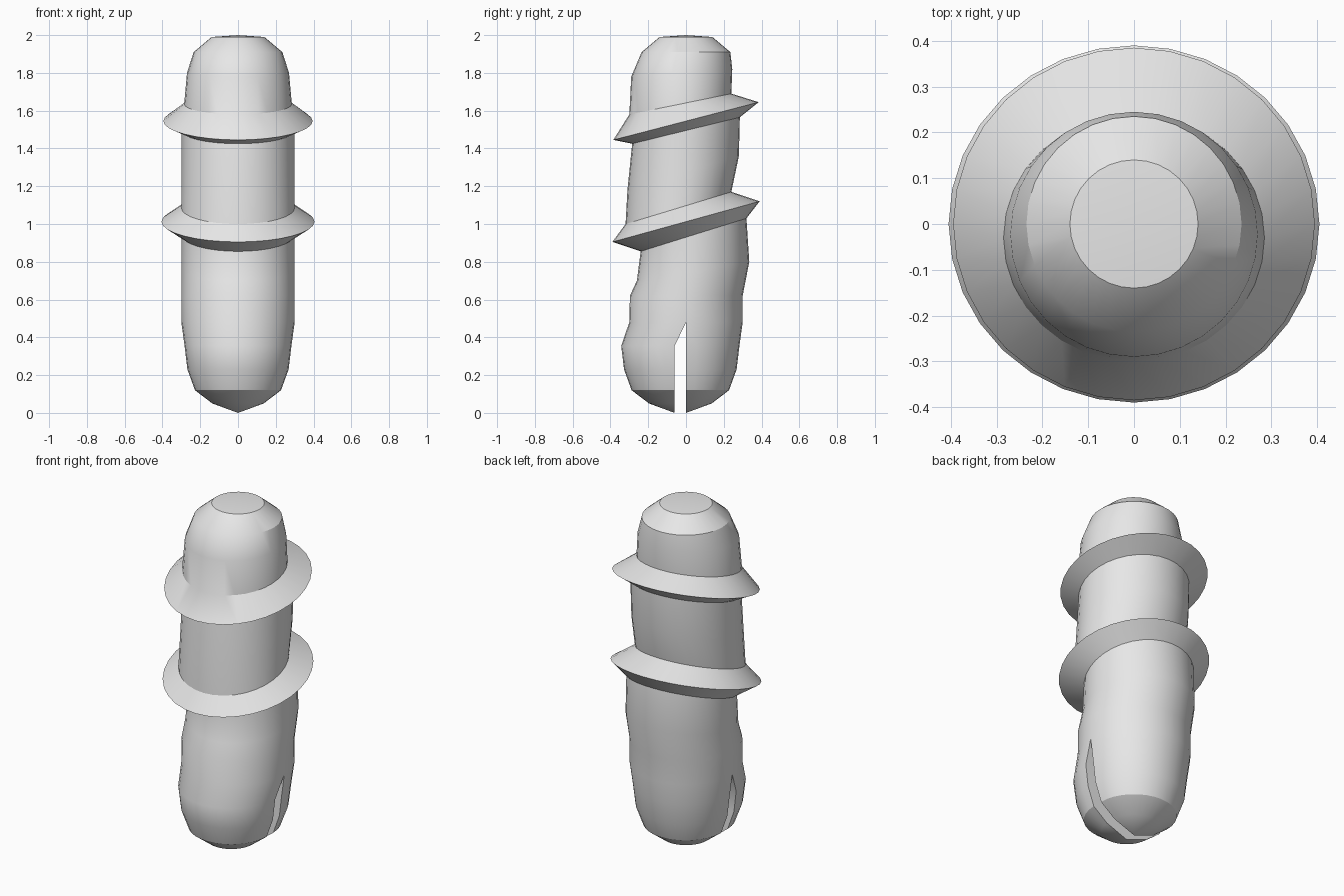
import bpy
import bmesh
import math

cube = bpy.data.objects.get("Cube")
if cube:
    bpy.data.objects.remove(cube, do_unlink=True)

SIDES = 32
HALF = SIDES // 2

grey = bpy.data.materials.new("light grey")
grey.diffuse_color = (0.8, 0.8, 0.8, 1)
grey.use_nodes = True
grey.node_tree.nodes["Principled BSDF"].inputs["Base Color"].default_value = (0.8, 0.8, 0.8, 1)

# Tilted rings, top to bottom: front y, front z, back y, back z, half width
RINGS = [
    (-0.14, 1.99, 0.14, 1.99, 0.14),      # rounded head
    (-0.235, 1.91, 0.235, 1.91, 0.235),
    (-0.29, 1.78, 0.245, 1.82, 0.27),
    (-0.30, 1.58, 0.24, 1.69, 0.285),     # upper flange
    (-0.385, 1.445, 0.385, 1.645, 0.395),
    (-0.285, 1.425, 0.285, 1.565, 0.30),
    (-0.31, 1.18, 0.28, 1.36, 0.30),      # middle shaft
    (-0.32, 1.00, 0.24, 1.17, 0.30),      # lower flange
    (-0.39, 0.905, 0.39, 1.12, 0.405),
    (-0.24, 0.855, 0.32, 1.03, 0.30),
    (-0.26, 0.70, 0.335, 0.80, 0.30),     # lower shaft
    (-0.297, 0.62, 0.30, 0.62, 0.30),
    (-0.30, 0.48, 0.30, 0.48, 0.30),
]
# Split tip: radius, height
TIP = [(0.283, 0.355), (0.268, 0.23), (0.228, 0.12), (0.136, 0.05)]

bm = bmesh.new()


def ring_point(ring, i):
    yf, zf, yb, zb, rx = ring
    a = 2 * math.pi * i / SIDES
    s = (math.sin(a) + 1) / 2
    return bm.verts.new((rx * math.cos(a), yf + (yb - yf) * s, zf + (zb - zf) * s))


def bridge(upper, lower):
    for i in range(len(upper) - 1):
        bm.faces.new((upper[i], lower[i], lower[i + 1], upper[i + 1]))


def fan(ring, point):
    for i in range(len(ring) - 1):
        bm.faces.new((ring[i], point, ring[i + 1]))


# Head, shaft and flanges
loops = []
for ring in RINGS:
    loop = [ring_point(ring, i) for i in range(SIDES)]
    loops.append(loop + loop[:1])
for upper, lower in zip(loops, loops[1:]):
    bridge(upper, lower)
fan(loops[0], bm.verts.new((0, 0, 2.0)))

# Two prongs with a slot between them
for start, offset in ((0, 0.0), (HALF, -0.06)):
    upper = loops[-1][start:start + HALF + 1]
    for r, z in TIP:
        ring = (offset - r, z, offset + r, z, r)
        lower = [ring_point(ring, start + i) for i in range(HALF + 1)]
        bridge(upper, lower)
        bm.faces.new((upper[0], upper[-1], lower[-1], lower[0]))
        upper = lower
    point = bm.verts.new((0, offset, 0))
    fan(upper, point)
    bm.faces.new((upper[0], upper[-1], point))

bmesh.ops.recalc_face_normals(bm, faces=bm.faces[:])
mesh = bpy.data.meshes.new("flanged_plug")
bm.to_mesh(mesh)
bm.free()
mesh.materials.append(grey)
plug = bpy.data.objects.new("flanged_plug", mesh)
bpy.context.collection.objects.link(plug)

# Smooth surface with crisp flange, cap and slot edges
bpy.ops.object.select_all(action="DESELECT")
plug.select_set(True)
bpy.context.view_layer.objects.active = plug
bpy.ops.object.shade_smooth_by_angle(angle=math.radians(30))
